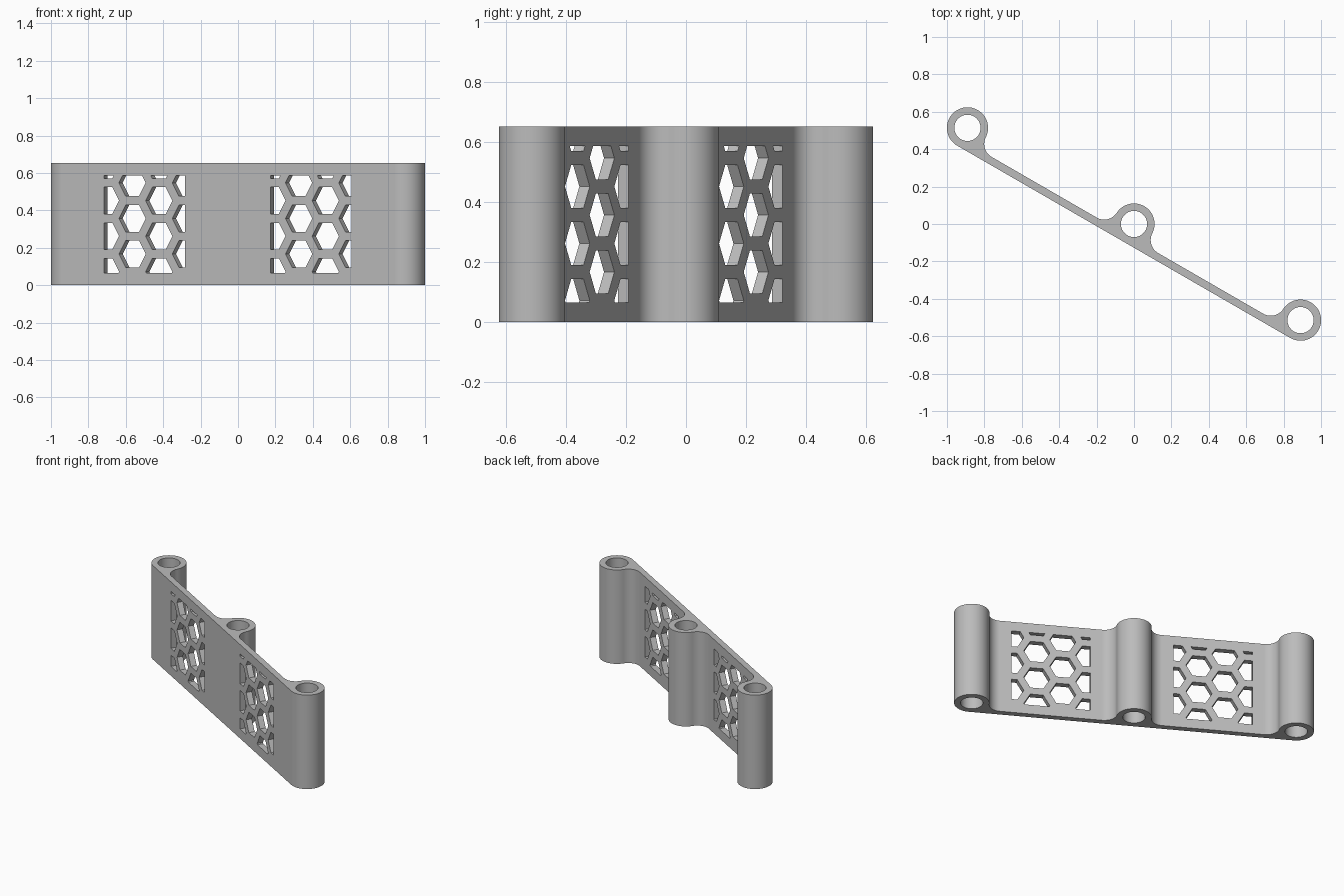
import bpy, bmesh
from math import sin, cos, pi, sqrt, atan2, radians
from mathutils import Matrix, Vector

if "Cube" in bpy.data.objects:
    bpy.data.objects.remove(bpy.data.objects["Cube"], do_unlink=True)

HEIGHT, SPACING = 0.652, 1.028        # plate height, distance between tubes
OUTER, BORE, FILLET = 0.11, 0.07, 0.08
WALL_BACK = -0.07                     # the wall's front is tangent to the tubes
TURN = Matrix.Rotation(radians(-30), 4, 'Z')

grey = bpy.data.materials.new("plain_grey")
grey.use_nodes = True
grey.diffuse_color = (0.5, 0.5, 0.5, 1)
grey.node_tree.nodes["Principled BSDF"].inputs["Base Color"].default_value = (0.5, 0.5, 0.5, 1)


def arc(cx, cy, r, a, b):
    n = max(4, round(abs(b - a) / radians(5)))
    return [(cx + r * cos(a + (b - a) * i / n), cy + r * sin(a + (b - a) * i / n))
            for i in range(n + 1)]


def extrude(bm, face, direction):
    res = bmesh.ops.extrude_face_region(bm, geom=[face])
    verts = [g for g in res["geom"] if isinstance(g, bmesh.types.BMVert)]
    bmesh.ops.translate(bm, verts=verts, vec=direction)


def finish(name, bm):
    bmesh.ops.recalc_face_normals(bm, faces=bm.faces[:])
    bm.transform(TURN)
    mesh = bpy.data.meshes.new(name)
    bm.to_mesh(mesh)
    bm.free()
    mesh.materials.append(grey)
    ob = bpy.data.objects.new(name, mesh)
    bpy.context.collection.objects.link(ob)
    return ob


# Outline of the wall with three tubes blended into its back
rise = WALL_BACK + FILLET
reach = sqrt((OUTER + FILLET) ** 2 - rise ** 2)
touch = atan2(rise, reach)
outline = []
for u in (SPACING, 0, -SPACING):
    first, last = u > 0, u < 0
    if not first:
        outline += arc(u + reach, rise, FILLET, 1.5 * pi, pi + touch)
    outline += arc(u, 0, OUTER, -pi / 2 if first else touch, 1.5 * pi if last else pi - touch)
    if not last:
        outline += arc(u - reach, rise, FILLET, -touch, -pi / 2)

bm = bmesh.new()
face = bm.faces.new([bm.verts.new((x, y, 0)) for x, y in outline])
bmesh.ops.remove_doubles(bm, verts=bm.verts[:], dist=1e-4)
extrude(bm, bm.faces[:][0], (0, 0, HEIGHT))
bracket = finish("tube_bracket", bm)

# Bores through the tubes
bm = bmesh.new()
for u in (-SPACING, 0, SPACING):
    bmesh.ops.create_cone(bm, cap_ends=True, segments=72, radius1=BORE, radius2=BORE,
                          depth=2 * HEIGHT, matrix=Matrix.Translation((u, 0, HEIGHT / 2)))
bores = finish("bore_cutter", bm)

# Honeycomb holes, trimmed to a rectangular window in each half of the wall
PITCH, HEX_R = 0.19, 0.143 / sqrt(3)
HALF_W, HALF_H = 0.25, 0.261
bm = bmesh.new()
for mid in (-SPACING / 2, SPACING / 2):
    for col in range(-1, 3):
        for row in range(-2, 3):
            x = -0.075 + col * PITCH * sqrt(3) / 2
            z = 0.031 + (row - 0.5 * (col % 2)) * PITCH
            hexa = bmesh.new()
            hexa.faces.new([hexa.verts.new((x + HEX_R * cos(k * pi / 3), 0, z + HEX_R * sin(k * pi / 3)))
                            for k in range(6)])
            for co, no in (((HALF_W, 0, 0), (1, 0, 0)), ((-HALF_W, 0, 0), (-1, 0, 0)),
                           ((0, 0, HALF_H), (0, 0, 1)), ((0, 0, -HALF_H), (0, 0, -1))):
                bmesh.ops.bisect_plane(hexa, geom=hexa.verts[:] + hexa.edges[:] + hexa.faces[:],
                                       plane_co=co, plane_no=no, clear_outer=True)
            if hexa.faces:
                shift = Vector((mid, -0.15, HEIGHT / 2))
                face = bm.faces.new([bm.verts.new(v.co + shift) for v in hexa.faces[:][0].verts])
                extrude(bm, face, (0, 0.12, 0))
            hexa.free()
holes = finish("honeycomb_cutter", bm)

# Cut, then discard the cutters
bpy.context.view_layer.objects.active = bracket
for ob in bpy.context.selected_objects:
    ob.select_set(False)
bracket.select_set(True)
for cutter in (bores, holes):
    mod = bracket.modifiers.new("cut", 'BOOLEAN')
    mod.operation, mod.solver, mod.object = 'DIFFERENCE', 'EXACT', cutter
    bpy.ops.object.modifier_apply(modifier=mod.name)
    bpy.data.objects.remove(cutter, do_unlink=True)
bpy.ops.object.shade_smooth_by_angle(angle=radians(30))
weighted = bracket.modifiers.new("flat_wall_shading", 'WEIGHTED_NORMAL')
weighted.keep_sharp = True
